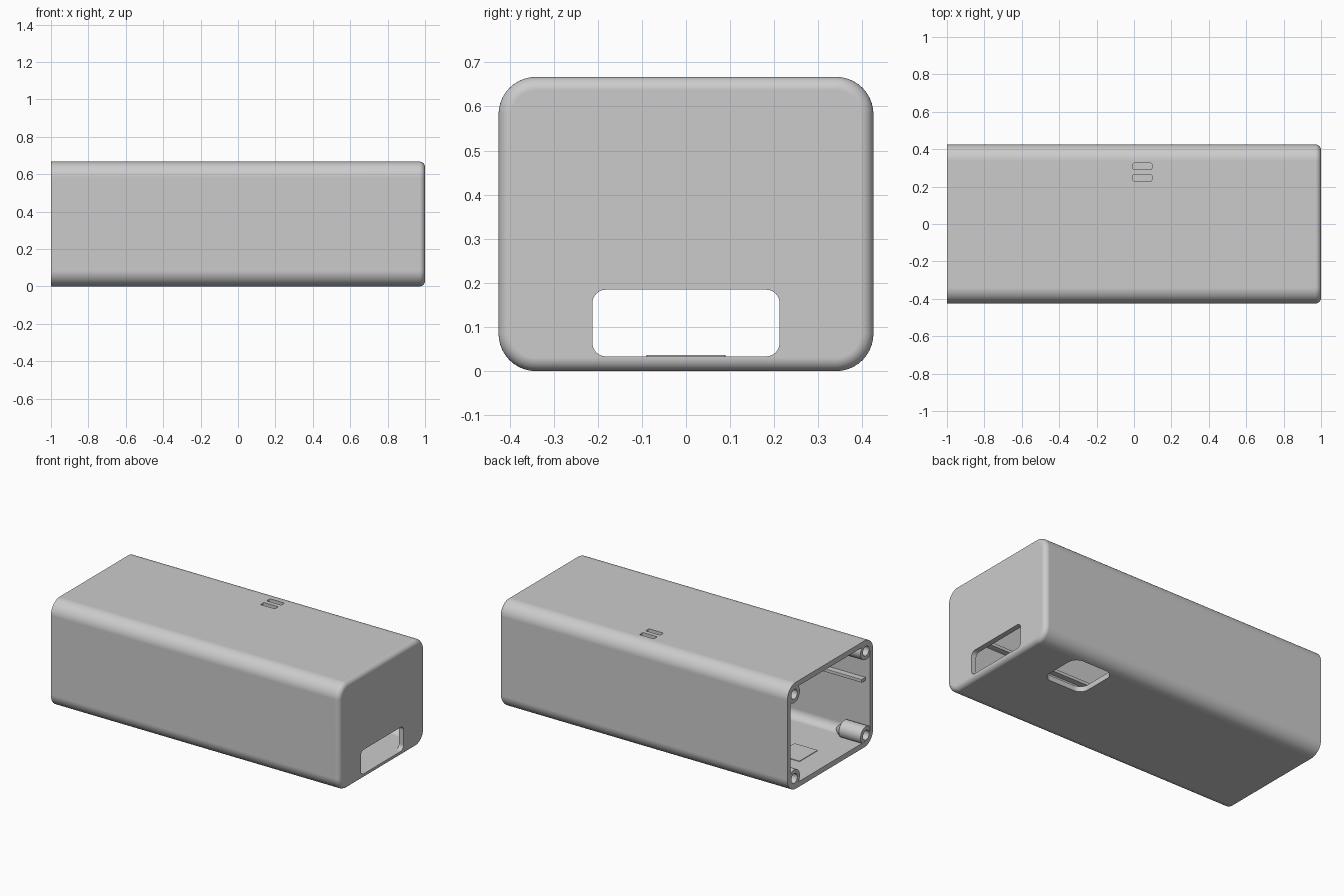
import bpy, bmesh, math
from mathutils import Vector

if "Cube" in bpy.data.objects:
    bpy.data.objects.remove(bpy.data.objects["Cube"])

WALL = 0.033
HALF_Y, HEIGHT, CORNER = 0.425, 0.667, 0.085
MID_Z = HEIGHT / 2

grey = bpy.data.materials.new("plain grey")
grey.use_nodes = True
colour = (0.6, 0.6, 0.6, 1)
grey.diffuse_color = colour
grey.node_tree.nodes["Principled BSDF"].inputs["Base Color"].default_value = colour


def rounded_rect(cu, cv, hu, hv, r, steps=10):
    """Closed outline with rounded corners in a 2D plane."""
    points = []
    for i, (su, sv) in enumerate([(1, 1), (-1, 1), (-1, -1), (1, -1)]):
        for k in range(steps + 1):
            a = math.pi / 2 * (i + k / steps)
            points.append((cu + su * (hu - r) + r * math.cos(a),
                           cv + sv * (hv - r) + r * math.sin(a)))
    return points


def circle(cu, cv, r, steps=32):
    return [(cu + r * math.cos(math.tau * k / steps),
             cv + r * math.sin(math.tau * k / steps)) for k in range(steps)]


def loft(name, rings, axis="x"):
    """Skin (position, outline) rings along an axis and cap both ends."""
    bm = bmesh.new()
    loops = []
    for p, outline in rings:
        loops.append([bm.verts.new((p, u, v) if axis == "x" else (u, v, p))
                      for u, v in outline])
    for a, b in zip(loops, loops[1:]):
        for i in range(len(a)):
            j = (i + 1) % len(a)
            bm.faces.new((a[i], a[j], b[j], b[i]))
    bm.faces.new(loops[0])
    bm.faces.new(loops[-1])
    bmesh.ops.recalc_face_normals(bm, faces=bm.faces)
    mesh = bpy.data.meshes.new(name)
    bm.to_mesh(mesh)
    bm.free()
    mesh.materials.append(grey)
    ob = bpy.data.objects.new(name, mesh)
    bpy.context.collection.objects.link(ob)
    return ob


def activate(ob):
    bpy.ops.object.select_all(action="DESELECT")
    ob.select_set(True)
    bpy.context.view_layer.objects.active = ob


def cut(ob, cutter):
    activate(ob)
    mod = ob.modifiers.new("cut", "BOOLEAN")
    mod.operation, mod.solver, mod.object = "DIFFERENCE", "EXACT", cutter
    bpy.ops.object.modifier_apply(modifier=mod.name)
    bpy.data.objects.remove(cutter)


def smooth(ob):
    activate(ob)
    bpy.ops.object.shade_smooth_by_angle(angle=math.radians(35))
    ob.modifiers.new("even shading", "WEIGHTED_NORMAL").keep_sharp = True


def section(inset):
    return rounded_rect(0, MID_Z, HALF_Y - inset, MID_Z - inset, CORNER - inset)


# Hollow case: inner skin, open rim, outer skin and rounded closed end
END_R = 0.03
rings = [(1 - WALL, section(WALL)), (-1, section(WALL)), (-1, section(0))]
for k in range(9):
    a = math.pi / 2 * k / 8
    rings.append((1 - END_R + END_R * math.sin(a), section(END_R * (1 - math.cos(a)))))
case = loft("case", rings)

# Port in the closed end
port = rounded_rect(0, 0.109, 0.212, 0.0755, 0.03)
cut(case, loft("port_cutter", [(0.9, port), (1.1, port)]))

# Button opening in the floor
button = rounded_rect(0.58, 0.21, 0.14, 0.14, 0.055)
cut(case, loft("button_cutter", [(-0.1, button), (0.1, button)], "z"))

# Two indicator slots in the top
for y in (0.247, 0.308):
    slot = rounded_rect(0.045, y, 0.05, 0.017, 0.006, 4)
    cut(case, loft("slot_cutter", [(0.6, slot), (0.7, slot)], "z"))
smooth(case)

# Screw posts in the open corners, with blind holes and tapered backs
for sy, side in ((1, "back"), (-1, "front")):
    for sz, level in ((1, "upper"), (-1, "lower")):
        y, z = sy * 0.355, MID_Z + sz * 0.264
        tip = circle(y + sy * 0.03, z + sz * 0.03, 0.015)
        post = loft(f"{level}_{side}_screw_post", [
            (-0.87, circle(y, z, 0.03)), (-0.9995, circle(y, z, 0.03)),
            (-0.9995, circle(y, z, 0.055)), (-0.85, circle(y, z, 0.055)), (-0.78, tip)])
        smooth(post)

# Guide rails along both inner side walls
for sy, side in ((1, "back"), (-1, "front")):
    rail = rounded_rect(sy * 0.38, 0.4, 0.025, 0.01, 0.002, 2)
    loft(f"{side}_guide_rail", [(-0.97, rail), (0.98, rail)])

# Low catch on the floor near the open end
catch = rounded_rect(-0.77, 0, 0.08, 0.09, 0.004, 2)
loft("floor_catch", [(0.02, catch), (0.037, catch)], "z")
